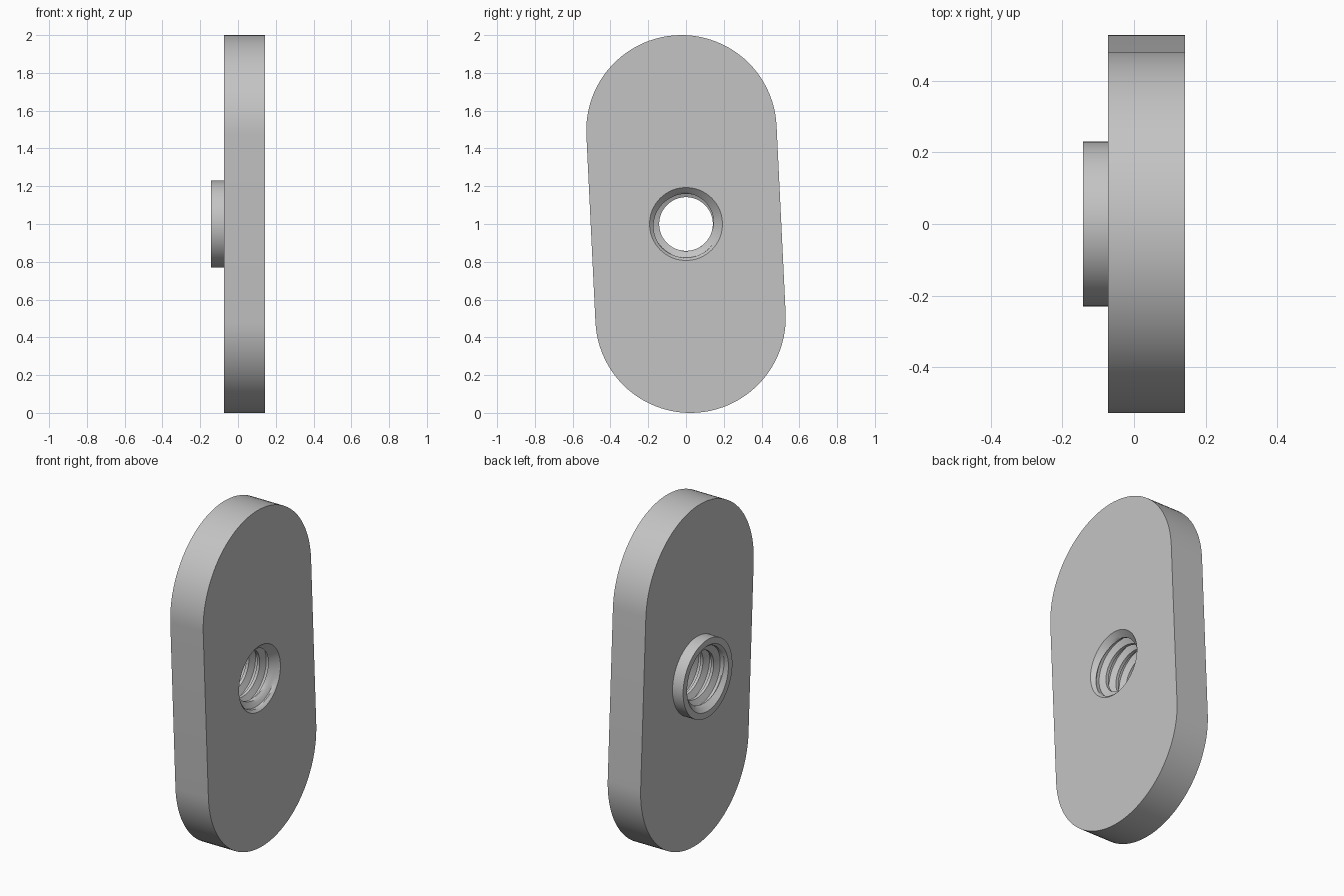
import bpy, bmesh, math

cube = bpy.data.objects.get("Cube")
if cube:
    bpy.data.objects.remove(cube, do_unlink=True)

N = 96                                     # segments around
BACK, SEAT, FRONT = -0.142, -0.073, 0.142  # collar end, plate faces
ARC_R, ARC_Y, ARC_Z = 0.504, -0.024, 0.496
COLLAR_R, RIM_R, ROOT_R, CREST_R = 0.23, 0.193, 0.178, 0.142
PITCH, STEPS = 0.07, 8

steel = bpy.data.materials.new("plain grey steel")
steel.use_nodes = True
grey = (0.55, 0.55, 0.55, 1)
steel.diffuse_color = grey
steel.node_tree.nodes["Principled BSDF"].inputs["Base Color"].default_value = grey

bm = bmesh.new()


def circle(x, r):
    return [bm.verts.new((x, r * math.cos(2 * math.pi * k / N),
                          1 + r * math.sin(2 * math.pi * k / N))) for k in range(N)]


def slanted_capsule(x):
    tilt = math.atan2(-ARC_Y, ARC_Z)
    points = []
    for side in (1, -1):
        for k in range(N // 2):
            a = tilt + math.pi * k / (N // 2 - 1)
            points.append(bm.verts.new((x, side * (ARC_Y + ARC_R * math.cos(a)),
                                        1 + side * (ARC_Z + ARC_R * math.sin(a)))))
    return points


def bridge(a, b):
    for k in range(N):
        n = (k + 1) % N
        bm.faces.new((a[k], a[n], b[n], b[k]))


# Plate faces, plate edge and raised collar
rings = [circle(FRONT, RIM_R), slanted_capsule(FRONT), slanted_capsule(SEAT),
         circle(SEAT, COLLAR_R), circle(BACK, COLLAR_R), circle(BACK, RIM_R)]
for a, b in zip(rings, rings[1:]):
    bridge(a, b)


# Helical thread with a countersink at each end
def thread_point(k, j):
    x = BACK + (j / STEPS + k / N) * PITCH
    wave = abs(2 * ((j / STEPS) % 1) - 1)
    r = CREST_R + (ROOT_R - CREST_R) * min(1, max(0, (wave - 0.25) * 2))
    x = min(FRONT, max(BACK, x))
    r = max(r, RIM_R - (x - BACK), RIM_R - (FRONT - x))
    if x in (BACK, FRONT):
        r = RIM_R
    a = 2 * math.pi * k / N
    return bm.verts.new((x, r * math.cos(a), 1 + r * math.sin(a)))


rows = range(-STEPS, int((FRONT - BACK) / PITCH * STEPS) + 2)
columns = [[thread_point(k, j) for j in rows] for k in range(N + 1)]
for a, b in zip(columns, columns[1:]):
    for j in range(len(rows) - 1):
        bm.faces.new((a[j], b[j], b[j + 1], a[j + 1]))

# Weld everything into one closed solid
bmesh.ops.remove_doubles(bm, verts=bm.verts[:], dist=0.00005)
bmesh.ops.recalc_face_normals(bm, faces=bm.faces[:])
mesh = bpy.data.meshes.new("threaded_plate")
bm.to_mesh(mesh)
bm.free()
mesh.materials.append(steel)
plate = bpy.data.objects.new("threaded_plate", mesh)
bpy.context.collection.objects.link(plate)
bpy.ops.object.select_all(action="DESELECT")
plate.select_set(True)
bpy.context.view_layer.objects.active = plate
bpy.ops.object.shade_smooth_by_angle(angle=math.radians(30))
